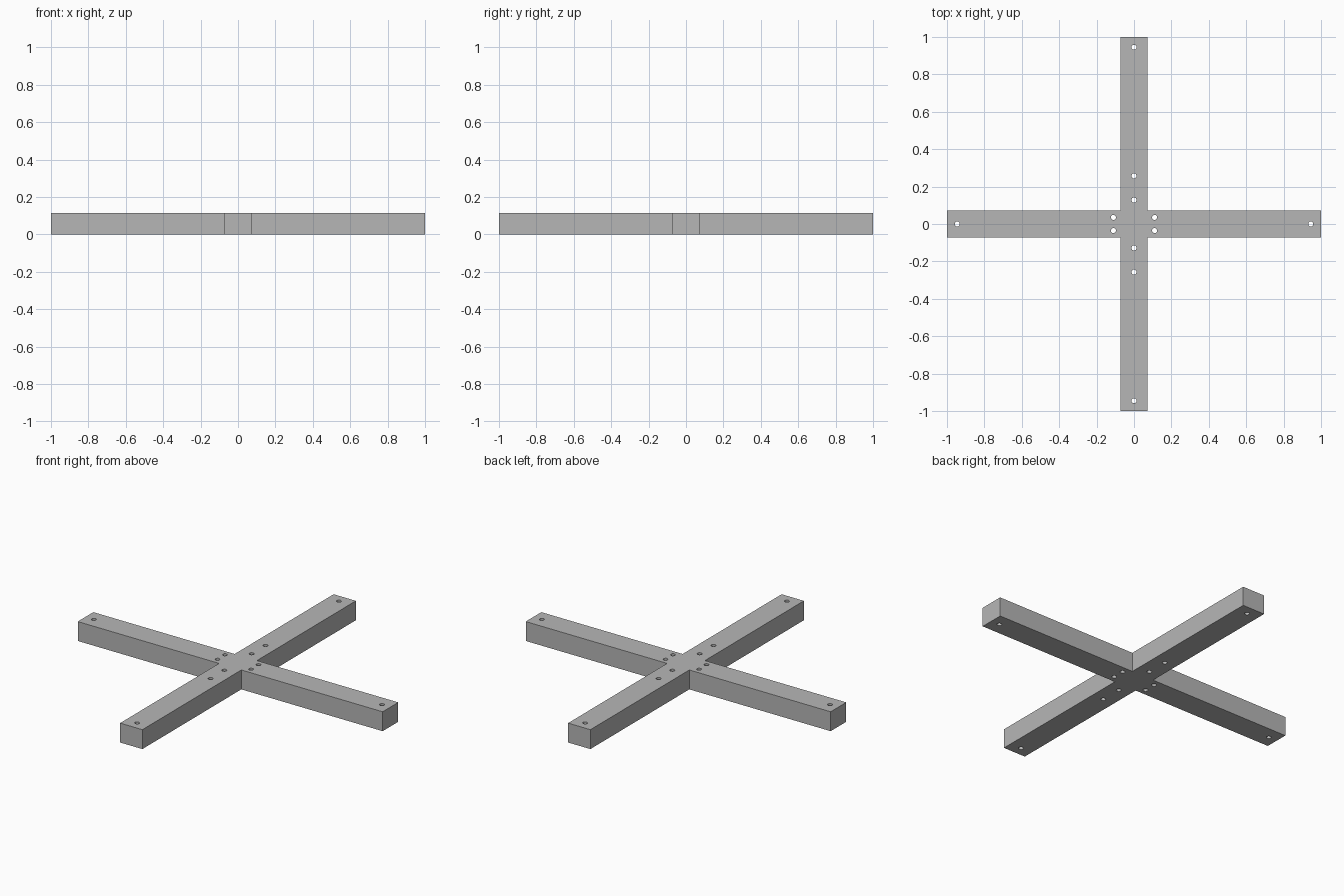
import bpy
import bmesh
from mathutils import Matrix

if "Cube" in bpy.data.objects:
    bpy.data.objects.remove(bpy.data.objects["Cube"])

W, H, L = 0.073, 0.115, 1.0   # arm half width, thickness, arm length
R = 0.0135                    # hole radius

grey = bpy.data.materials.new("plain grey")
grey.diffuse_color = (0.47, 0.47, 0.47, 1)
grey.use_nodes = True
grey.node_tree.nodes["Principled BSDF"].inputs["Base Color"].default_value = grey.diffuse_color


def make_object(name, bm):
    bmesh.ops.recalc_face_normals(bm, faces=bm.faces)
    mesh = bpy.data.meshes.new(name)
    bm.to_mesh(mesh)
    bm.free()
    mesh.materials.append(grey)
    ob = bpy.data.objects.new(name, mesh)
    bpy.context.collection.objects.link(ob)
    return ob


# Cross-shaped base: one quarter outline turned four times, then extruded
bm = bmesh.new()
outline = []
x, y = L, -W
for i in range(4):
    for px, py in ((L, -W), (L, W), (W, W)):
        for _ in range(i):
            px, py = -py, px
        outline.append(bm.verts.new((px, py, 0)))
face = bm.faces.new(outline)
ext = bmesh.ops.extrude_face_region(bm, geom=[face])
bmesh.ops.translate(bm, vec=(0, 0, H),
                    verts=[v for v in ext["geom"] if isinstance(v, bmesh.types.BMVert)])
base = make_object("cross_base", bm)

# Through holes: arm ends, centre line of the y arms, pairs beside the hub
holes = []
for s in (-1, 1):
    holes += [(s * 0.945, 0), (0, s * 0.945), (0, s * 0.257), (0, s * 0.128)]
    holes += [(s * 0.11, -0.035), (s * 0.11, 0.035)]

bm = bmesh.new()
for hx, hy in holes:
    bmesh.ops.create_cone(bm, cap_ends=True, segments=24, radius1=R, radius2=R,
                          depth=H * 2, matrix=Matrix.Translation((hx, hy, H / 2)))
cutter = make_object("hole_cutter", bm)
cutter.hide_render = True
cutter.display_type = 'WIRE'

mod = base.modifiers.new("holes", 'BOOLEAN')
mod.operation = 'DIFFERENCE'
mod.solver = 'EXACT'
mod.object = cutter

# Apply the cut and drop the helper
bpy.context.view_layer.objects.active = base
base.select_set(True)
bpy.ops.object.modifier_apply(modifier=mod.name)
bpy.data.objects.remove(cutter)
bpy.ops.object.shade_smooth_by_angle()
